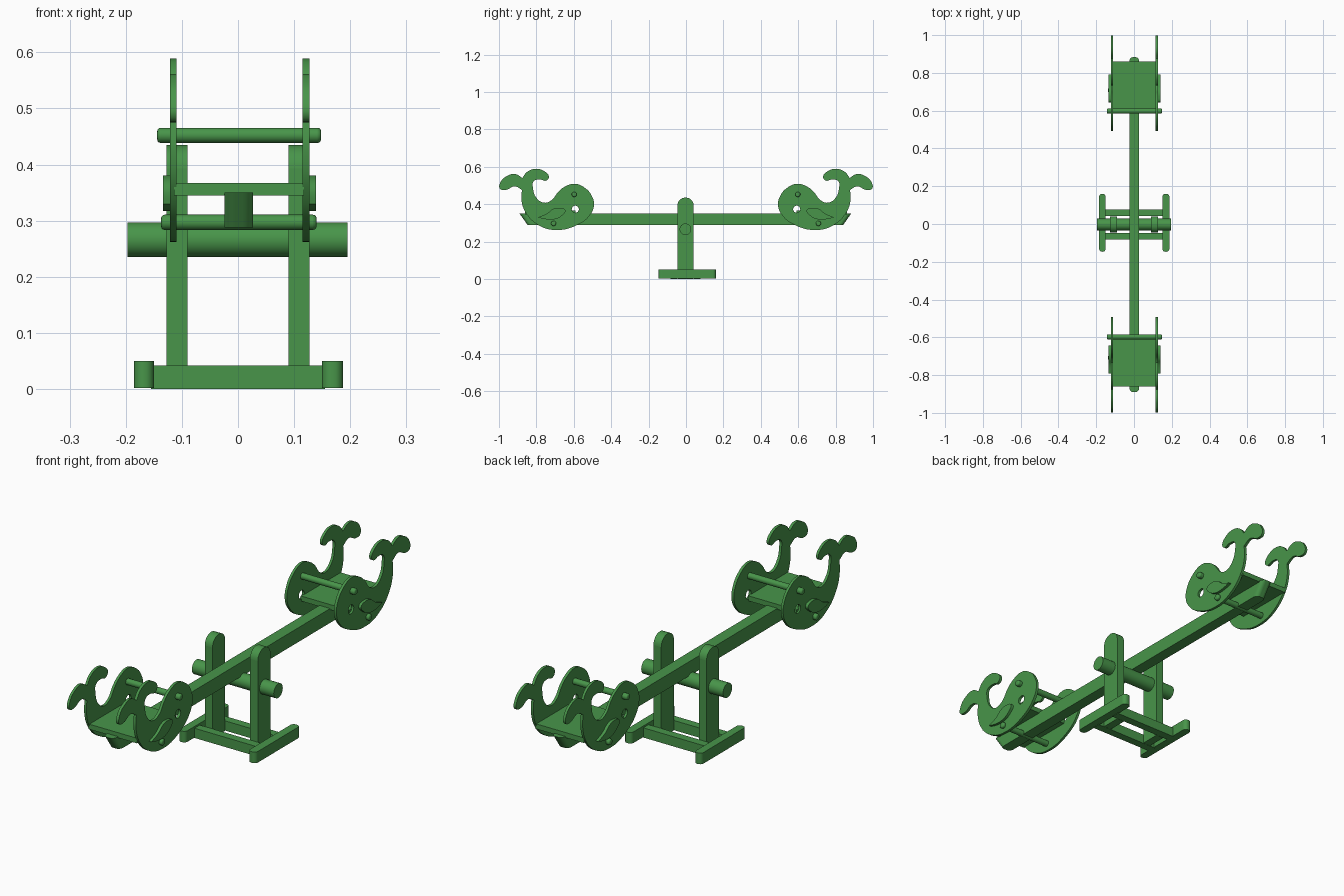
import bpy
import bmesh
from math import pi

cube = bpy.data.objects.get("Cube")
if cube:
    bpy.data.objects.remove(cube, do_unlink=True)

GREEN = (0.065, 0.30, 0.068, 1.0)
paint = bpy.data.materials.new("green paint")
paint.use_nodes = True
paint.diffuse_color = GREEN
paint.node_tree.nodes["Principled BSDF"].inputs["Base Color"].default_value = GREEN


def finish(obj, name):
    """Name, paint and shade a part, with consistent normals."""
    obj.name = name
    obj.data.materials.clear()
    obj.data.materials.append(paint)
    bm = bmesh.new()
    bm.from_mesh(obj.data)
    bmesh.ops.remove_doubles(bm, verts=bm.verts, dist=0.0001)
    bmesh.ops.recalc_face_normals(bm, faces=bm.faces)
    bm.to_mesh(obj.data)
    bm.free()
    bpy.ops.object.select_all(action="DESELECT")
    obj.select_set(True)
    bpy.context.view_layer.objects.active = obj
    bpy.ops.object.shade_smooth_by_angle(angle=pi / 6)
    return obj


def box(name, x, y, z):
    """Box between the given (low, high) limits."""
    bpy.ops.mesh.primitive_cube_add(size=1)
    obj = bpy.context.object
    for v in obj.data.vertices:
        v.co = [lo + (c + 0.5) * (hi - lo) for c, (lo, hi) in zip(v.co, (x, y, z))]
    return finish(obj, name)


def round_edges(obj, test, radius):
    """Round the edges whose two end points satisfy the test."""
    bm = bmesh.new()
    bm.from_mesh(obj.data)
    edges = [e for e in bm.edges if test(e.verts[0].co, e.verts[1].co)]
    bmesh.ops.bevel(bm, geom=edges, offset=radius, segments=8, profile=0.5, affect="EDGES")
    bm.to_mesh(obj.data)
    bm.free()
    finish(obj, obj.name)


def rod(name, x, y, z, radius, rim=0.0):
    """Rod along x, with optional rounded rims."""
    bpy.ops.mesh.primitive_cylinder_add(
        vertices=32, radius=radius, depth=x[1] - x[0],
        location=(sum(x) / 2, y, z), rotation=(0, pi / 2, 0))
    obj = finish(bpy.context.object, name)
    if rim:
        bevel = obj.modifiers.new("rounded rim", "BEVEL")
        bevel.width = rim
        bevel.segments = 3
        bevel.limit_method = "ANGLE"
    return obj


def plate(name, outline, side, x, corners=(), hole=None):
    """Smooth outline in the y-z plane, thickened between two x limits."""
    curve = bpy.data.curves.new(name, "CURVE")
    curve.dimensions = "2D"
    curve.fill_mode = "BOTH"
    curve.resolution_u = 6
    curve.extrude = (x[1] - x[0]) / 2
    loops = [(outline, corners)]
    if hole:
        u, v, r = hole
        loops.append(([(u + r, v), (u, v + r), (u - r, v), (u, v - r)], ()))
    for points, sharp in loops:
        spline = curve.splines.new("BEZIER")
        spline.bezier_points.add(len(points) - 1)
        spline.use_cyclic_u = True
        for i, (bp, (u, v)) in enumerate(zip(spline.bezier_points, points)):
            bp.co = (side * u, v, 0)
            kind = "VECTOR" if i in sharp else "AUTO"
            bp.handle_left_type = bp.handle_right_type = kind
    obj = bpy.data.objects.new(name, curve)
    bpy.context.collection.objects.link(obj)
    obj.location.x = sum(x) / 2
    obj.rotation_euler = (pi / 2, 0, pi / 2)
    bpy.ops.object.select_all(action="DESELECT")
    obj.select_set(True)
    bpy.context.view_layer.objects.active = obj
    bpy.ops.object.convert(target="MESH")
    return finish(bpy.context.object, name)


# Ground frame: two round-ended feet, two rails
for label, x in (("right", (-0.185, -0.15)), ("left", (0.15, 0.187))):
    foot = box(label + "_foot", x, (-0.147, 0.16), (0.002, 0.05))
    round_edges(foot, lambda a, b: abs(a.z - b.z) > 0.01, 0.0165)
for label, y in (("front", (-0.083, -0.047)), ("back", (0.042, 0.078))):
    box(label + "_rail", (-0.155, 0.155), y, (0, 0.042))

# Round-topped posts and the pivot
for label, x in (("right", (-0.127, -0.09)), ("left", (0.09, 0.127))):
    post = box(label + "_post", x, (-0.046, 0.041), (0, 0.435))
    round_edges(post, lambda a, b: a.z > 0.4 and b.z > 0.4 and abs(a.x - b.x) > 0.01, 0.042)
rod("pivot", (-0.197, 0.195), -0.003, 0.266, 0.031)

# Beam with undercut, rounded ends
beam = box("beam", (-0.024, 0.027), (-0.89, 0.883), (0.288, 0.35))
for v in beam.data.vertices:
    if v.co.z < 0.3:
        v.co.y *= 0.951
round_edges(beam, lambda a, b: abs(a.z - b.z) > 0.01, 0.018)

# Whale-shaped side panels, listed from the nose under the belly to the tail
WHALE = [(0.492, 0.396), (0.513, 0.342), (0.583, 0.288), (0.70, 0.262), (0.791, 0.289),
         (0.856, 0.353), (0.880, 0.425), (0.877, 0.476), (0.915, 0.495), (0.965, 0.476),
         (0.995, 0.483), (0.991, 0.519), (0.957, 0.551), (0.914, 0.561), (0.875, 0.540),
         (0.850, 0.572), (0.802, 0.589), (0.754, 0.574), (0.733, 0.545), (0.747, 0.526),
         (0.781, 0.532), (0.815, 0.522), (0.818, 0.485), (0.802, 0.437), (0.760, 0.408),
         (0.718, 0.422), (0.684, 0.465), (0.647, 0.494), (0.594, 0.509), (0.535, 0.483),
         (0.503, 0.443)]
FIN = [(0.791, 0.330), (0.754, 0.320), (0.70, 0.320), (0.662, 0.340),
       (0.645, 0.367), (0.674, 0.380), (0.711, 0.374), (0.743, 0.350)]

for end, s in (("front", -1), ("back", 1)):
    for label, x, fin_x in (("right", (-0.121, -0.110), (-0.134, -0.120)),
                            ("left", (0.115, 0.127), (0.126, 0.139))):
        plate(f"{end}_{label}_whale", WHALE, s, x, corners=(7, 14), hole=(0.592, 0.373, 0.019))
        plate(f"{end}_{label}_fin", FIN, s, fin_x, corners=(0,))
    # Seat, handle and foot rest
    box(end + "_seat", (-0.114, 0.118), sorted((s * 0.592, s * 0.86)), (0.345, 0.367))
    rod(end + "_handle", (-0.144, 0.148), s * 0.598, 0.452, 0.0135, 0.006)
    rod(end + "_foot_rest", (-0.137, 0.140), s * 0.708, 0.297, 0.0135, 0.006)
